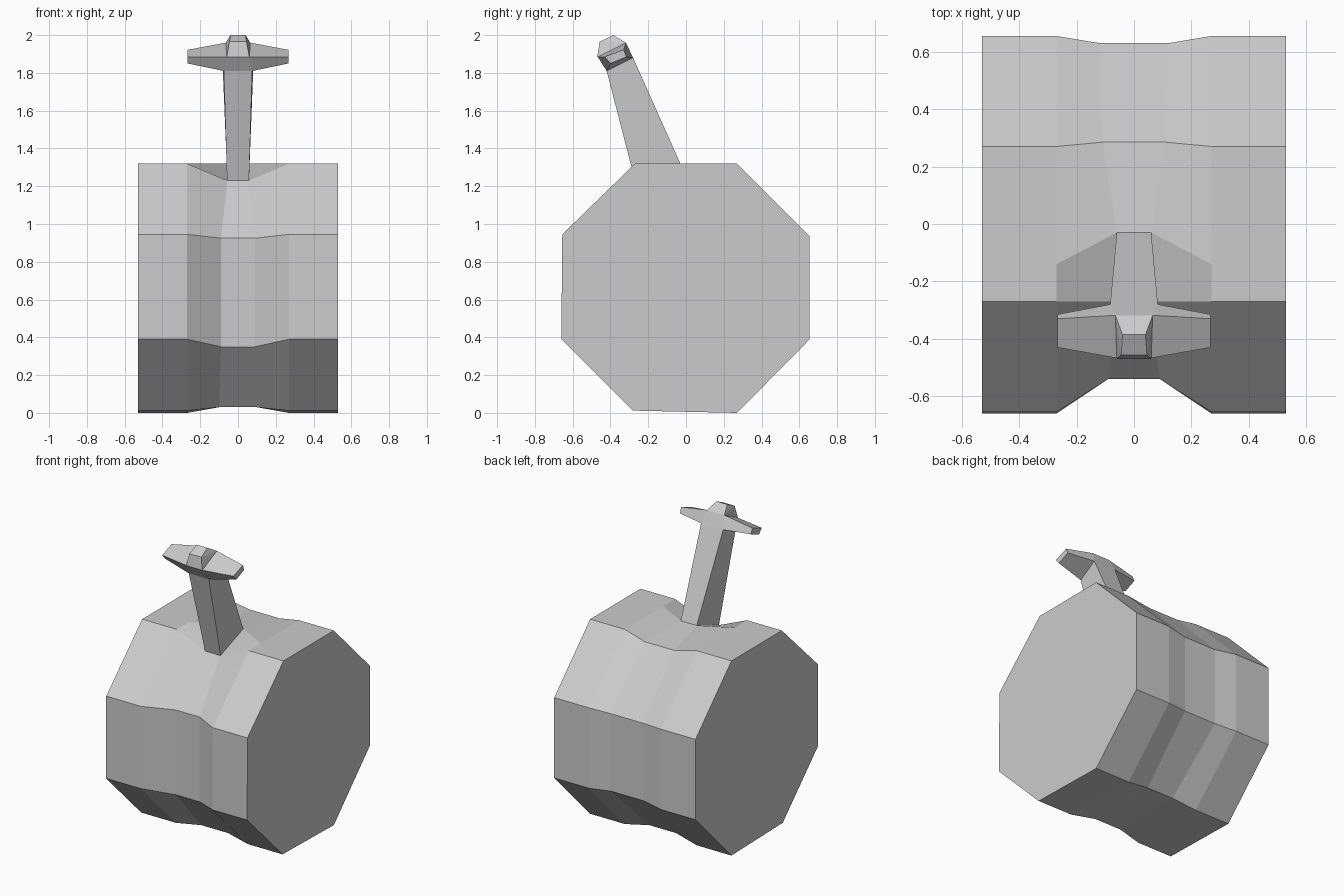
import bpy, bmesh

if "Cube" in bpy.data.objects:
    bpy.data.objects.remove(bpy.data.objects["Cube"])


def finish(name, bm):
    bmesh.ops.recalc_face_normals(bm, faces=bm.faces)
    mesh = bpy.data.meshes.new(name)
    bm.to_mesh(mesh)
    bm.free()
    obj = bpy.data.objects.new(name, mesh)
    bpy.context.collection.objects.link(obj)
    return obj


def loft(name, rings):
    """Skin a series of closed rings and cap both ends."""
    bm = bmesh.new()
    loops = [[bm.verts.new(p) for p in ring] for ring in rings]
    n = len(loops[0])
    for a, b in zip(loops, loops[1:]):
        for i in range(n):
            j = (i + 1) % n
            bm.faces.new((a[i], a[j], b[j], b[i]))
    bm.faces.new(loops[0])
    bm.faces.new(loops[-1])
    return finish(name, bm)


def at_x(x, profile):
    return [(x, y, z) for y, z in profile]


def mirrored(half):
    """Rings for x < 0 followed by their reflections."""
    return half + [[(-x, y, z) for x, y, z in r] for r in reversed(half)]


# Octagonal drum with a pinched waist
outer = [(0.27, 1.32), (-0.14, 1.32), (-0.27, 1.32), (-0.655, 0.945), (-0.66, 0.39),
         (-0.28, 0.012), (0.27, 0.0), (0.655, 0.39), (0.655, 0.935)]
waist = [(-0.11, 0.285, 1.285), (-0.06, -0.03, 1.32), (-0.057, -0.27, 1.23),
         (-0.09, -0.54, 0.925), (-0.09, -0.54, 0.35), (-0.10, -0.25, 0.03),
         (-0.10, 0.25, 0.03), (-0.12, 0.63, 0.40), (-0.12, 0.63, 0.925)]
loft("drum", mirrored([at_x(-0.53, outer), at_x(-0.27, outer), waist]))

# Leaning, slightly flaring neck
base = [(-0.058, -0.27, 1.23), (0.058, -0.27, 1.23), (0.06, -0.03, 1.32), (-0.06, -0.03, 1.32)]
top = [(-0.075, -0.42, 1.81), (0.075, -0.42, 1.81), (0.083, -0.28, 1.88), (-0.083, -0.28, 1.88)]
loft("neck", [base, top])

# Tapered crossbar
tip = [(-0.40, 1.85), (-0.315, 1.885), (-0.33, 1.922), (-0.43, 1.885)]
hub = [(-0.075, -0.42, 1.81), (-0.083, -0.28, 1.88), (-0.065, -0.318, 1.96), (-0.06, -0.467, 1.885)]
loft("crossbar", mirrored([at_x(-0.267, tip), hub]))

# Small faceted knob on top of the crossbar
knob = [(-0.065, -0.318, 1.96), (-0.04, -0.385, 2.0), (-0.045, -0.457, 1.965),
        (-0.06, -0.47, 1.885), (-0.06, -0.40, 1.86)]
bm = bmesh.new()
for x, y, z in knob:
    bm.verts.new((x, y, z))
    bm.verts.new((-x, y, z))
bmesh.ops.convex_hull(bm, input=bm.verts)
finish("knob", bm)
